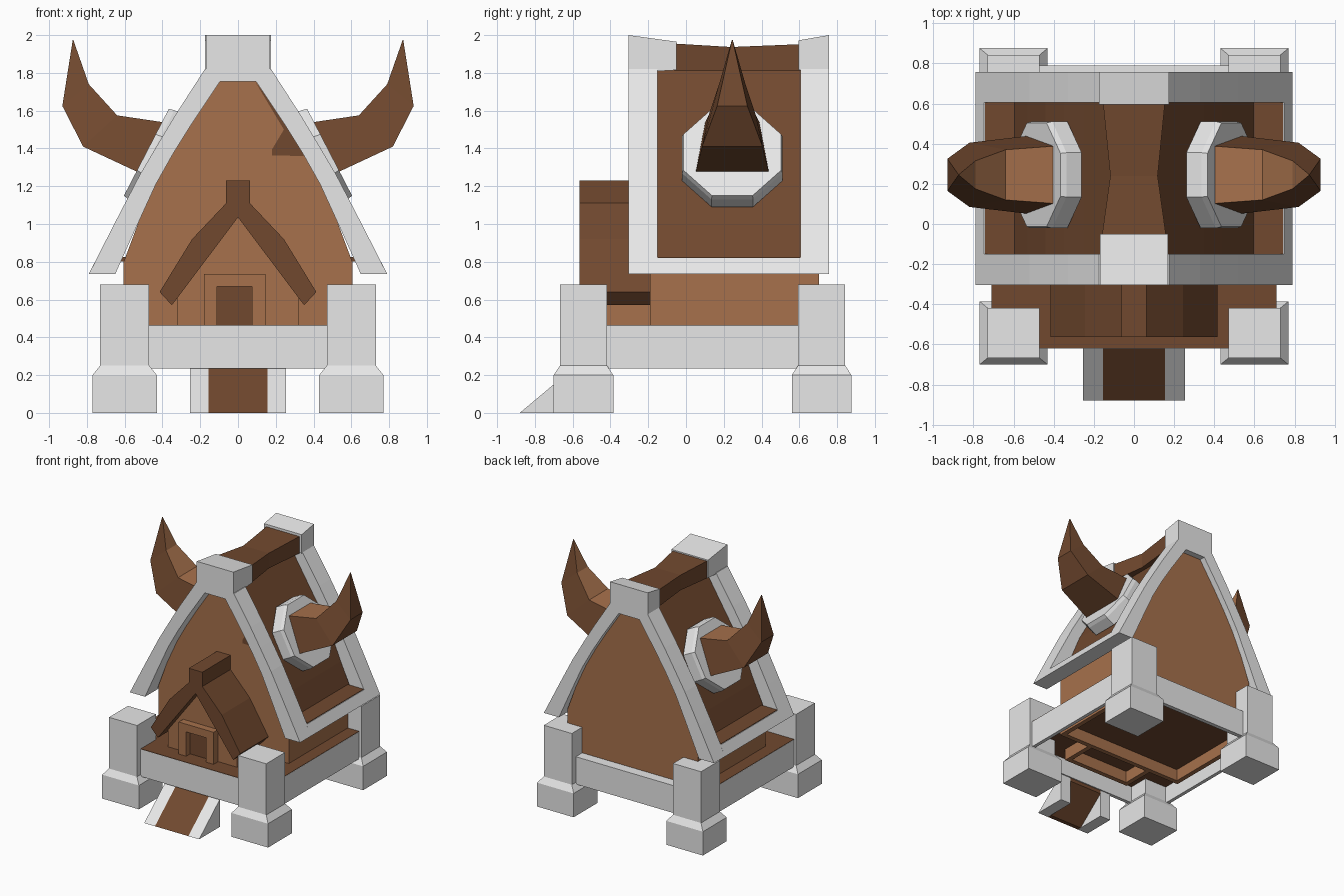
import bpy, bmesh, math
from mathutils import Vector

if "Cube" in bpy.data.objects:
    bpy.data.objects.remove(bpy.data.objects["Cube"])


def material(name, rgb):
    m = bpy.data.materials.new(name)
    m.diffuse_color = (*rgb, 1)
    m.use_nodes = True
    m.node_tree.nodes["Principled BSDF"].inputs["Base Color"].default_value = m.diffuse_color
    return m


GREY = material("pale stone grey", (0.80, 0.80, 0.80))
LIGHT = material("light wood brown", (0.385, 0.165, 0.072))
DARK = material("dark wood brown", (0.165, 0.066, 0.028))


def loft(name, rings, mat, second=None, rule=None):
    """Skin closed rings of points; faces that meet the rule get the second material."""
    bm = bmesh.new()
    rows = [[bm.verts.new(p) for p in ring] for ring in rings]
    n = len(rows[0])
    for a, b in zip(rows, rows[1:]):
        for i in range(n):
            j = (i + 1) % n
            bm.faces.new((a[i], a[j], b[j], b[i]))
    bm.faces.new(rows[0])
    bm.faces.new(rows[-1][::-1])
    bmesh.ops.recalc_face_normals(bm, faces=bm.faces)
    bm.normal_update()
    me = bpy.data.meshes.new(name)
    me.materials.append(mat)
    if second:
        me.materials.append(second)
        for f in bm.faces:
            f.material_index = int(rule(f))
    bm.to_mesh(me)
    bm.free()
    ob = bpy.data.objects.new(name, me)
    bpy.context.collection.objects.link(ob)
    return ob


def rect(x0, x1, y0, y1, z):
    return [(x0, y0, z), (x1, y0, z), (x1, y1, z), (x0, y1, z)]


def box(name, x0, x1, y0, y1, z0, z1, mat):
    return loft(name, [rect(x0, x1, y0, y1, z0), rect(x0, x1, y0, y1, z1)], mat)


def prism_y(name, prof, y0, y1, mat, second=None, rule=None):
    return loft(name, [[(x, y, z) for x, z in prof] for y in (y0, y1)], mat, second, rule)


def prism_x(name, prof, x0, x1, mat):
    return loft(name, [[(x, y, z) for y, z in prof] for x in (x0, x1)], mat)


def mirrored(half):
    """Right half profile, bottom to top, completed with the left half."""
    return half + [(-x, z) for x, z in reversed(half) if x > 0]


# corner posts with wider, chamfered feet
for sx in (1, -1):
    for side, cy in (("front", -0.543), ("back", 0.718)):
        rings = []
        for h, hy, z in ((0.17, 0.158, 0), (0.17, 0.158, 0.2),
                         (0.13, 0.125, 0.25), (0.13, 0.125, 0.68)):
            rings.append(rect(sx * 0.6 - h, sx * 0.6 + h, cy - hy, cy + hy, z))
        loft(side + "_post", rings, GREY)

# foundation beams and floor
box("front_beam", -0.5, 0.5, -0.62, -0.59, 0.235, 0.463, GREY)
box("back_beam", -0.5, 0.5, 0.755, 0.79, 0.235, 0.465, GREY)
box("back_sill", -0.5, 0.5, 0.70, 0.76, 0.44, 0.465, GREY)
for sx in (1, -1):
    xa, xb = sorted((sx * 0.68, sx * 0.71))
    box("side_beam", xa, xb, -0.45, 0.62, 0.235, 0.463, GREY)
box("floor", -0.68, 0.68, -0.42, 0.755, 0.38, 0.44, DARK)
box("front_floor", -0.47, 0.47, -0.59, -0.42, 0.38, 0.46, DARK)
box("floor_top_front", -0.47, 0.47, -0.619, -0.42, 0.462, 0.466, DARK)
box("floor_top", -0.709, 0.709, -0.42, 0.705, 0.44, 0.466, DARK).scale = (0.959, 1, 1)
for sx in (1, -1):
    xa, xb = sorted((sx * 0.675, sx * 0.709))
    box("floor_edge", xa, xb, -0.42, 0.62, 0.462, 0.466, DARK)

# wall footings showing below the floor
box("house_footing", -0.61, 0.61, -0.19, -0.15, 0.28, 0.38, LIGHT)
box("porch_footing", -0.32, 0.32, -0.47, -0.43, 0.28, 0.38, LIGHT)
for sx in (1, -1):
    xa, xb = sorted((sx * 0.28, sx * 0.32))
    box("porch_side_footing", xa, xb, -0.43, -0.19, 0.28, 0.38, LIGHT)
    xa, xb = sorted((sx * 0.57, sx * 0.61))
    box("house_side_footing", xa, xb, -0.15, 0.7, 0.28, 0.38, LIGHT)

# entrance ramp: thin wooden tread between stone cheeks
prism_x("ramp_tread", [(-0.88, 0), (-0.6, 0.235), (-0.6, 0.205), (-0.845, 0)],
        -0.155, 0.155, DARK)
for sx in (1, -1):
    prism_x("ramp_cheek", [(-0.88, 0), (-0.6, 0.235), (-0.6, 0)], sx * 0.155, sx * 0.255, GREY)

# house body: light gables and walls, dark roof slopes
prism_y("house_body",
        mirrored([(0.605, 0.45), (0.605, 0.8), (0.53, 1.0), (0.44, 1.215), (0.35, 1.375),
                  (0.25, 1.535), (0.075, 1.82)]),
        -0.19, 0.705, LIGHT, DARK, lambda f: f.normal.z > 0.1)
# dark patch at the right of the upper gable
prism_y("gable_patch", [(0.09, 1.755), (0.243, 1.5), (0.18, 1.395), (0.18, 1.363),
                        (0.35, 1.36), (0.26, 1.53)], -0.195, -0.189, DARK)

# gable arches
outer = [(0.79, 0.735), (0.65, 1.01), (0.52, 1.26), (0.42, 1.43), (0.33, 1.58), (0.175, 1.82)]
inner = [(0.65, 0.735), (0.54, 0.98), (0.435, 1.21), (0.345, 1.37), (0.245, 1.53), (0.095, 1.755)]
arch = mirrored(outer) + mirrored(inner)[::-1]
prism_y("front_gable_arch", arch, -0.305, -0.15, GREY)
prism_y("back_gable_arch", arch, 0.605, 0.757, GREY)

# eaves with a wooden ledge on top
for sx in (1, -1):
    prism_y("eave_strip", [(sx * x, z) for x, z in
            ((0.65, 0.735), (0.79, 0.735), (0.747, 0.82), (0.65, 0.81))], -0.16, 0.61, GREY)
    prism_y("eave_ledge", [(sx * x, z) for x, z in
            ((0.59, 0.80), (0.742, 0.81), (0.742, 0.824), (0.59, 0.824))], -0.15, 0.605, DARK)

# ridge caps and sagging ridge beam
prism_x("front_ridge_cap", [(-0.305, 1.8), (-0.305, 2.0), (-0.05, 1.965), (-0.05, 1.815)],
        -0.17, 0.17, GREY)
prism_x("back_ridge_cap", [(0.595, 1.815), (0.595, 1.972), (0.757, 2.0), (0.757, 1.8)],
        -0.175, 0.175, GREY)
ridge = []
for y, w, z in ((-0.06, 0.16, 1.955), (0.24, 0.118, 1.937), (0.61, 0.155, 1.952)):
    ridge.append([(-w, y, 1.81), (w, y, 1.81), (w, y, z), (-w, y, z)])
loft("ridge_beam", ridge, DARK)

# porch
prism_y("porch_body", mirrored([(0.32, 0.45), (0.32, 0.66), (0.143, 0.87), (0, 1.06)]),
        -0.47, -0.18, LIGHT)
porch_out = [(0.35, 0.57), (0.415, 0.64), (0.243, 0.92), (0.063, 1.11), (0.063, 1.23)]
prism_y("porch_roof", mirrored(porch_out) + [(-0.143, 0.845), (0, 1.035), (0.143, 0.845)],
        -0.563, -0.185, DARK)

# doorway
box("door_jamb_left", -0.18, -0.11, -0.53, -0.46, 0.46, 0.735, LIGHT)
box("door_jamb_right", 0.075, 0.145, -0.53, -0.46, 0.46, 0.735, LIGHT)
box("door_lintel", -0.11, 0.075, -0.53, -0.46, 0.67, 0.735, LIGHT)
box("door_panel", -0.11, 0.075, -0.478, -0.47, 0.46, 0.67, DARK)

# horns on octagonal stone sockets
for sx in (1, -1):
    centre, normal = Vector((0.485, 0.245, 1.38)), Vector((0.89, 0, 0.46)).normalized()
    up, side = Vector((-normal.z, 0, normal.x)), Vector((0, 1, 0))
    rings = []
    for depth, r in ((-0.115, 0.288), (-0.03, 0.288), (0, 0.28)):
        ring = []
        for k in range(8):
            a = math.radians(22.5 + 45 * k)
            p = centre + normal * depth + up * (r * math.cos(a)) + side * (r * math.sin(a))
            ring.append((sx * p.x, p.y, p.z))
        rings.append(ring)
    loft("horn_socket", rings, GREY)

    # inner edge x, z, half width, then outer edge x, z, half width
    rings = []
    for xi, zi, wi, xo, zo, wo in ((0.37, 1.535, 0.145, 0.52, 1.27, 0.195),
                                   (0.64, 1.575, 0.125, 0.82, 1.41, 0.16),
                                   (0.79, 1.74, 0.07, 0.93, 1.625, 0.08),
                                   (0.872, 1.975, 0.002, 0.875, 1.973, 0.002)):
        rings.append([(sx * xi, 0.245 - wi, zi), (sx * xi, 0.245 + wi, zi),
                      (sx * xo, 0.245 + wo, zo), (sx * xo, 0.245 - wo, zo)])
    loft("horn", rings, DARK, LIGHT,
         lambda f, s=sx: f.normal.z > 0.2 and f.normal.x * s < 0.1 and abs(f.normal.y) < 0.4)
